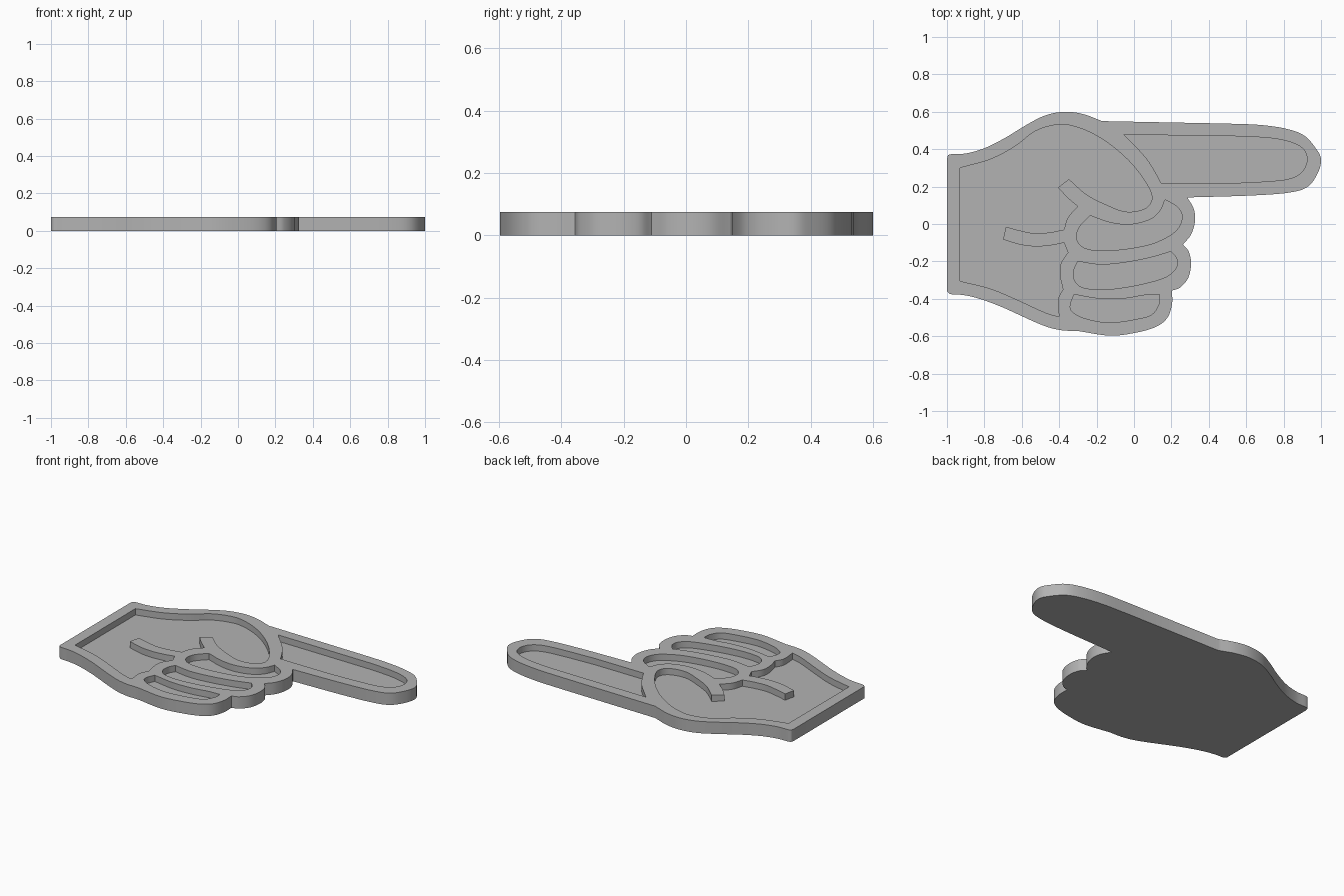
import bpy
import bmesh
import math
from mathutils import Vector

HEIGHT = 0.075
FLOOR = 0.035
STEPS = 6

cube = bpy.data.objects.get("Cube")
if cube:
    bpy.data.objects.remove(cube, do_unlink=True)

grey = bpy.data.materials.new("plain grey")
grey.use_nodes = True
colour = (0.45, 0.45, 0.45, 1)
grey.diffuse_color = colour
grey.node_tree.nodes["Principled BSDF"].inputs["Base Color"].default_value = colour


def smooth_run(points):
    """Sample a smooth curve through the points, leaving out the first one."""
    if len(points) == 2:
        return points[1:]
    padded = [2 * points[0] - points[1], *points, 2 * points[-1] - points[-2]]
    samples = []
    for a, b, c, d in zip(padded, padded[1:], padded[2:], padded[3:]):
        for step in range(1, STEPS + 1):
            t = step / STEPS
            samples.append(b + (c - a) * t / 2
                           + (a - 2.5 * b + 2 * c - d / 2) * t ** 2
                           + (1.5 * (b - c) + (d - a) / 2) * t ** 3)
    return samples


def closed_profile(runs):
    """Join runs into a loop; every run ends at a sharp corner."""
    corner = Vector(runs[-1][-1])
    loop = []
    for run in runs:
        points = [corner] + [Vector(p) for p in run]
        loop += smooth_run(points)
        corner = points[-1]
    return loop


def walled_loop(bm, runs, base):
    """Add walls from the base height to the top, close the base, return the rim edges."""
    profile = closed_profile(runs)
    low = [bm.verts.new((p.x, p.y, base)) for p in profile]
    high = [bm.verts.new((p.x, p.y, HEIGHT)) for p in profile]
    bm.faces.new(low)
    rim = []
    for i in range(len(profile)):
        bm.faces.new((low[i - 1], low[i], high[i], high[i - 1]))
        rim.append(bm.edges.get((high[i - 1], high[i])))
    return rim


# Outer silhouette: wrist and thumb side, pointing finger, knuckles, heel
hand_runs = [
    [(-1, .35)],
    [(-.985, .372), (-.9, .377), (-.8, .405), (-.69, .46), (-.58, .527),
     (-.476, .58), (-.37, .6), (-.27, .587), (-.17, .55)],
    [(.49, .537)],
    [(.67, .53), (.81, .51), (.91, .473), (.975, .4), (1, .345),
     (.984, .275), (.93, .2), (.83, .168), (.62, .152), (.285, .142)],
    [(.32, .08), (.326, .013), (.305, -.056), (.262, -.11)],
    [(.294, -.15), (.305, -.217), (.289, -.29), (.246, -.34), (.203, -.356)],
    [(.203, -.43), (.176, -.505), (.11, -.553), (0, -.583), (-.13, -.597),
     (-.3, -.572)],
    [(-.395, -.567), (-.5, -.537), (-.716, -.44), (-.85, -.393),
     (-.93, -.378), (-.98, -.375), (-1, -.36)],
]

# Palm and thumb recess, with two crease ridges reaching into it
palm_runs = [
    [(-.93, .3)],
    [(-.77, .345), (-.636, .415), (-.53, .495), (-.42, .53), (-.34, .527),
     (-.235, .49), (-.128, .425), (-.02, .33), (.06, .227), (.096, .147),
     (.075, .094), (.02, .07), (-.05, .067), (-.128, .094), (-.25, .155),
     (-.348, .24)],
    [(-.406, .195)],
    [(-.355, .14), (-.3, .094)],
    [(-.353, .035), (-.374, -.03)],
    [(-.45, -.045), (-.53, -.05), (-.61, -.035), (-.685, -.015)],
    [(-.7, -.083)],
    [(-.61, -.11), (-.53, -.12), (-.45, -.115), (-.374, -.1)],
    [(-.353, -.152)],
    [(-.39, -.21), (-.396, -.27), (-.38, -.35)],
    [(-.406, -.404), (-.401, -.495)],
    [(-.476, -.473), (-.636, -.4), (-.77, -.345), (-.93, -.305)],
]

# Recess along the pointing finger
pointing_runs = [
    [(-.053, .478)],
    [(.62, .468)],
    [(.78, .452), (.888, .415), (.925, .355), (.904, .286), (.834, .243),
     (.7, .227), (.487, .217)],
    [(.144, .22)],
    [(.112, .28), (.059, .36), (-.053, .478)],
]

# Recesses in the three curled fingers
middle_runs = [
    [(.235, .088), (.257, .03), (.22, -.04), (.112, -.1), (-.02, -.13),
     (-.155, -.142), (-.26, -.13), (-.305, -.083), (-.294, -.02), (-.235, .045)],
    [(-.128, .008), (-.02, -.003), (.086, .024), (.14, .072), (.166, .13)],
]
ring_runs = [
    [(.23, -.19), (.22, -.243), (.155, -.29), (0, -.33), (-.155, -.35),
     (-.273, -.34), (-.32, -.297), (-.32, -.243), (-.3, -.2)],
    [(-.18, -.217), (-.05, -.206), (.086, -.18), (.198, -.147)],
]
little_runs = [
    [(.134, -.425), (.1, -.48), (.03, -.505), (-.128, -.527), (-.26, -.505),
     (-.33, -.468), (-.34, -.43), (-.32, -.377)],
    [(-.18, -.4), (-.05, -.398), (.06, -.38), (.137, -.377)],
]

# The pointing runs begin and end on one corner, so drop the repeat
pointing_runs.pop(0)

# Outer wall with underside, recess walls with floors, then the flat top between them
bm = bmesh.new()
rims = walled_loop(bm, hand_runs, 0)
for recess in (palm_runs, pointing_runs, middle_runs, ring_runs, little_runs):
    rims += walled_loop(bm, recess, FLOOR)
bmesh.ops.triangle_fill(bm, edges=rims, use_beauty=True, normal=(0, 0, 1))
bmesh.ops.recalc_face_normals(bm, faces=bm.faces)

mesh = bpy.data.meshes.new("pointing_hand_plate")
bm.to_mesh(mesh)
bm.free()
mesh.materials.append(grey)
hand = bpy.data.objects.new("pointing_hand_plate", mesh)
bpy.context.collection.objects.link(hand)

bpy.ops.object.select_all(action="DESELECT")
bpy.context.view_layer.objects.active = hand
hand.select_set(True)
bpy.ops.object.shade_smooth_by_angle(angle=math.radians(30))
